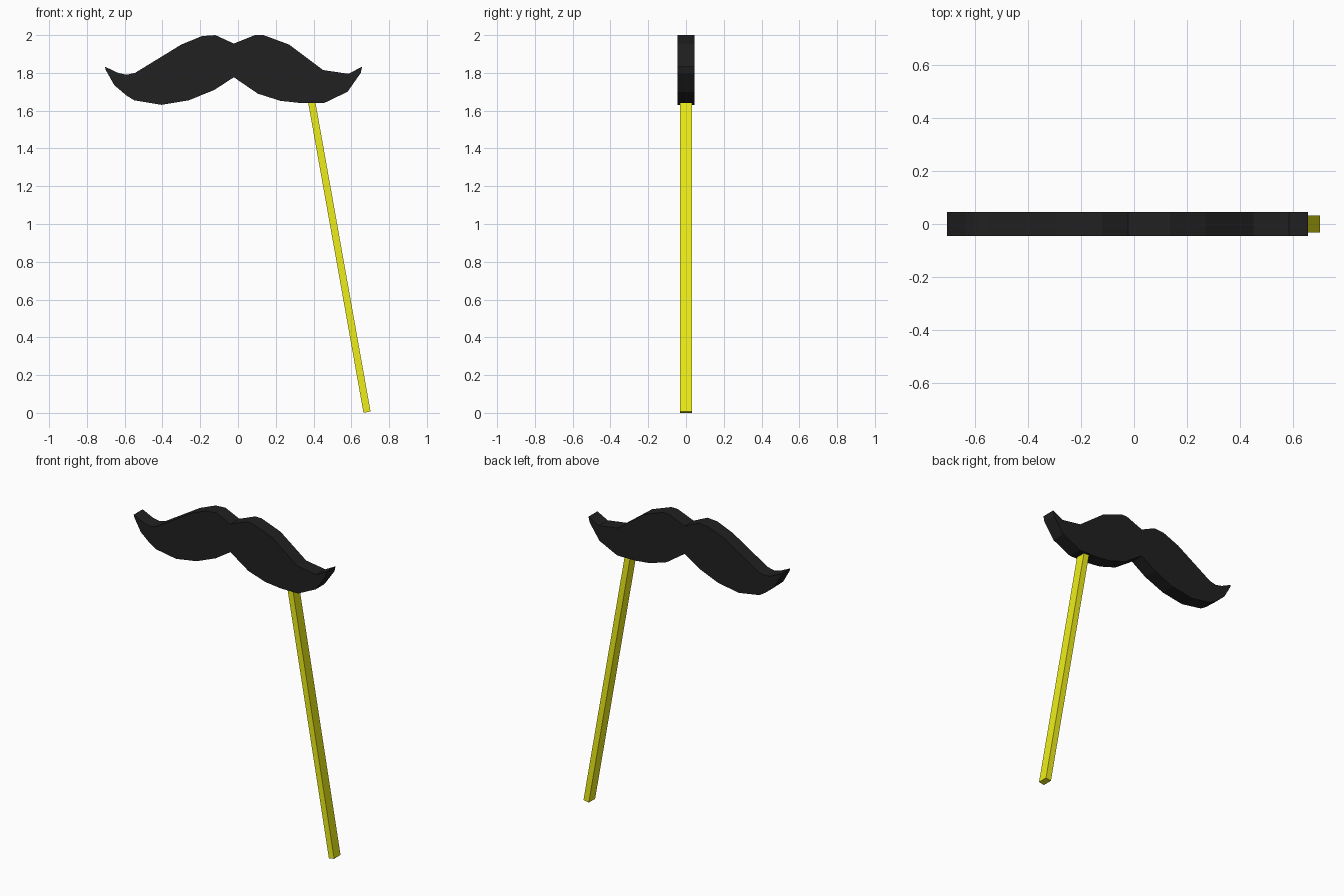
import bpy, bmesh
from mathutils import Vector

if "Cube" in bpy.data.objects:
    bpy.data.objects.remove(bpy.data.objects["Cube"])


def material(name, rgb):
    m = bpy.data.materials.new(name)
    m.diffuse_color = (*rgb, 1)
    m.use_nodes = True
    m.node_tree.nodes["Principled BSDF"].inputs["Base Color"].default_value = m.diffuse_color
    return m


def prism(name, outline, vec, mat):
    """Extrude a closed outline of 3D points along vec into a solid."""
    bm = bmesh.new()
    face = bm.faces.new([bm.verts.new(p) for p in outline])
    ext = bmesh.ops.extrude_face_region(bm, geom=[face], use_keep_orig=True)
    verts = [g for g in ext["geom"] if isinstance(g, bmesh.types.BMVert)]
    bmesh.ops.translate(bm, verts=verts, vec=vec)
    bmesh.ops.triangulate(bm, faces=[f for f in bm.faces if len(f.verts) > 4])
    bmesh.ops.recalc_face_normals(bm, faces=bm.faces)
    me = bpy.data.meshes.new(name)
    bm.to_mesh(me)
    bm.free()
    me.materials.append(mat)
    ob = bpy.data.objects.new(name, me)
    bpy.context.collection.objects.link(ob)
    return ob


black = material("black", (0.015, 0.015, 0.015))
yellow = material("yellow", (0.85, 0.85, 0.01))

# Moustache: front silhouette, upper edge left to right, lower edge back
upper = [(-.705, 1.833), (-.635, 1.80), (-.59, 1.79), (-.545, 1.80),
         (-.30, 1.95), (-.19, 1.995), (-.12, 2.0), (-.022, 1.955),
         (.09, 2.0), (.135, 2.0), (.27, 1.95), (.45, 1.815),
         (.585, 1.795), (.657, 1.833)]
lower = [(.65, 1.80), (.58, 1.70), (.455, 1.64), (.335, 1.64), (.225, 1.652),
         (.105, 1.69), (-.022, 1.777), (-.125, 1.71), (-.26, 1.655),
         (-.405, 1.631), (-.55, 1.655), (-.59, 1.68), (-.655, 1.735),
         (-.70, 1.815)]
prism("moustache", [(x, -.045, z) for x, z in upper + lower],
      (0, .09, 0), black)

# Handle: slanted rectangular stick, end cut square to its axis
foot, head = Vector((.683, 0, .004)), Vector((.386, 0, 1.67))
axis = head - foot
across = axis.cross(Vector((0, 1, 0))).normalized() * .019
depth = Vector((0, .032, 0))
prism("handle", [foot + across * a + depth * b
                 for a, b in ((-1, -1), (1, -1), (1, 1), (-1, 1))],
      axis, yellow)
